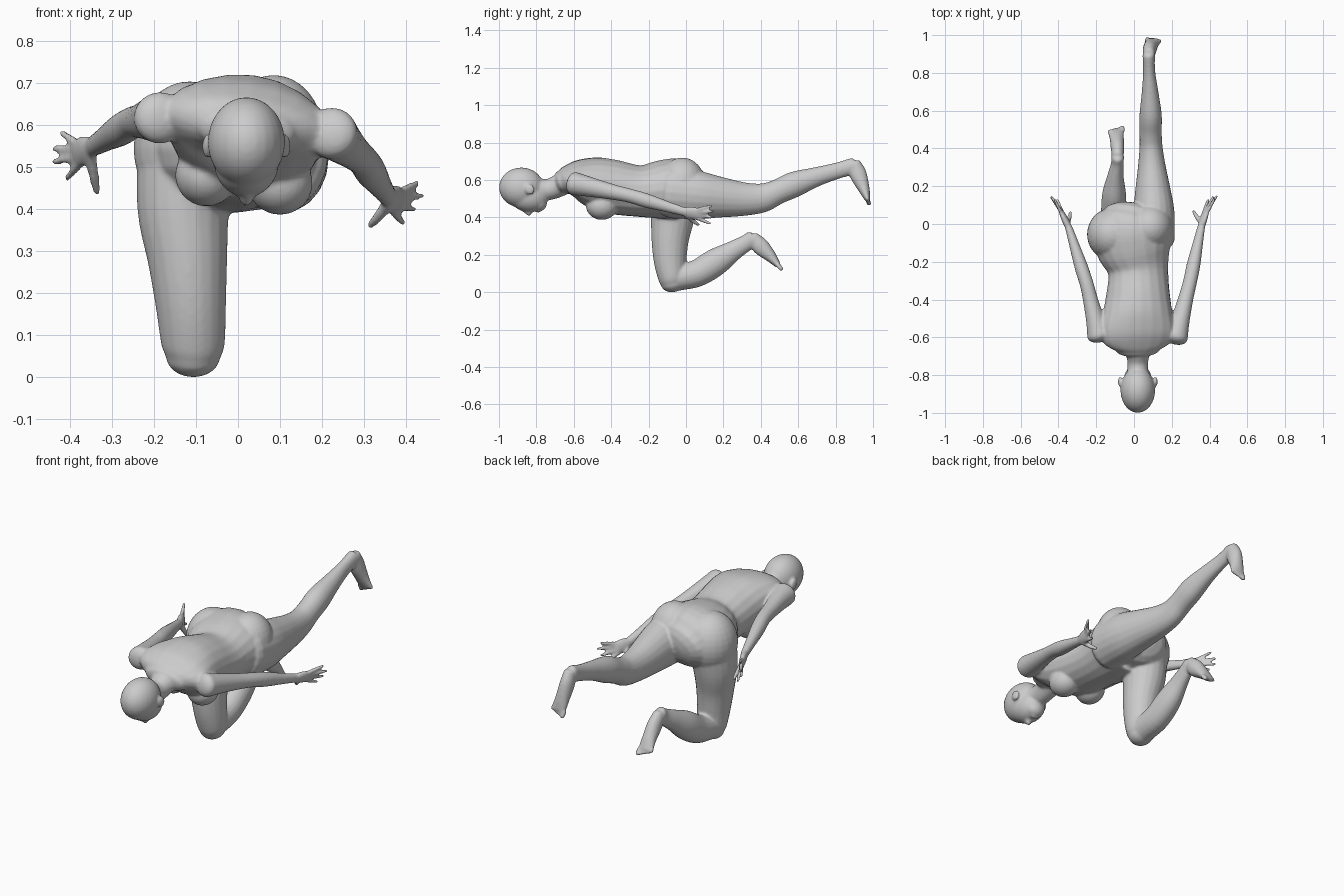
import bpy, bmesh, math
from mathutils import Vector, Matrix

bm = bmesh.new()
SIDES = 20


def spline(p, steps=4):
    """Catmull-Rom through tuples of numbers."""
    p = [Vector(q) for q in p]
    p = [2 * p[0] - p[1]] + p + [2 * p[-1] - p[-2]]
    out = []
    for i in range(1, len(p) - 2):
        a, b, c, d = p[i - 1:i + 3]
        for k in range(steps):
            t = k / steps
            out.append(.5 * (2 * b + (c - a) * t + (2 * a - 5 * b + 4 * c - d) * t * t
                             + (3 * b - a - 3 * c + d) * t ** 3))
    return out + [p[-2]]


def loft(secs, side=(1, 0, 0), cap=.6):
    """Tube through (x, y, z, half width, half depth, roll degrees) with round ends."""
    secs = spline([tuple(s) + (0,) * (6 - len(s)) for s in secs])
    pts = [Vector(s[:3]) for s in secs]
    n = len(pts)
    tans = [(pts[min(i + 1, n - 1)] - pts[max(i - 1, 0)]).normalized() for i in range(n)]
    rings = [(pts[i], tans[i], secs[i], 1) for i in range(n)]

    def ends(i, sign):
        r = cap * min(secs[i][3], secs[i][4])
        return [(pts[i] + sign * tans[i] * r * math.sin(u), tans[i], secs[i], math.cos(u))
                for u in (.4, .8, 1.15, 1.45)]
    rings = ends(0, -1)[::-1] + rings + ends(n - 1, 1)
    loops = []
    for p, t, s, k in rings:
        u = Vector(side)
        u = (u - t * u.dot(t)).normalized()
        v = u.cross(t)
        roll = math.radians(s[5])
        loop = []
        for j in range(SIDES):
            a = 2 * math.pi * j / SIDES - roll
            e = 2 * math.pi * j / SIDES
            x, z = k * s[3] * math.cos(e), k * s[4] * math.sin(e)
            c, d = math.cos(roll), math.sin(roll)
            loop.append(bm.verts.new(p + u * (x * c + z * d) + v * (z * c - x * d)))
        loops.append(loop)
    faces = [bm.faces.new((A[j], A[(j + 1) % SIDES], B[(j + 1) % SIDES], B[j]))
             for A, B in zip(loops, loops[1:]) for j in range(SIDES)]
    faces += [bm.faces.new(loops[0][::-1]), bm.faces.new(loops[-1])]
    bmesh.ops.recalc_face_normals(bm, faces=faces)


def ball(c, r, rot=0):
    m = Matrix.Translation(c) @ Matrix.Rotation(math.radians(rot), 4, 'X') @ Matrix.Diagonal((*r, 1))
    bmesh.ops.create_uvsphere(bm, u_segments=24, v_segments=16, radius=1, matrix=m)


# torso, rolled so the right shoulder is higher
loft([(.02, -.665, .588, .12, .062, 6), (.02, -.625, .60, .185, .08, 8), (.02, -.57, .602, .205, .108, 8),
      (.02, -.49, .587, .19, .137, 8), (.022, -.39, .563, .172, .146, 6), (.022, -.25, .541, .16, .138, 3),
      (.0, -.13, .549, .20, .157, 0), (-.01, -.03, .555, .205, .16, 0), (0, .03, .54, .17, .13, 0)])

# chest and buttocks
ball((.10, -.45, .462), (.078, .085, .075))
ball((-.075, -.45, .482), (.075, .085, .075))
ball((.085, -.02, .575), (.12, .125, .145))
ball((-.115, -.055, .545), (.134, .14, .16))

# neck and head
loft([(.02, -.80, .55, .058, .06), (.02, -.73, .55, .055, .057), (.02, -.66, .58, .075, .062),
      (.02, -.60, .61, .11, .06)])
ball((.02, -.88, .56), (.092, .12, .107))
ball((.02, -.845, .515), (.078, .11, .085), -12)
ball((.02, -.785, .48), (.052, .042, .048))
loft([(.02, -.87, .442, .01, .012), (.02, -.835, .424, .017, .018)])
ball((.02, -.79, .437), (.025, .012, .012))
for s in (-1, 1):
    ball((.02 + s * .094, -.835, .55), (.011, .026, .03), 20)

# right leg: thigh down, knee on the ground, shin going back
loft([(-.12, -.06, .53, .12, .13), (-.13, -.072, .40, .11, .117), (-.12, -.085, .28, .095, .10),
      (-.112, -.085, .17, .084, .088), (-.107, -.075, .08, .076, .075), (-.107, -.07, .05, .066, .066)], cap=.75)
loft([(-.107, -.05, .077, .068, .07), (-.107, .06, .102, .068, .073), (-.105, .16, .162, .063, .074),
      (-.098, .25, .22, .044, .055), (-.088, .32, .262, .033, .045), (-.086, .355, .285, .034, .045)])

# left leg: stretched straight back
loft([(.10, -.08, .535, .115, .14), (.105, .06, .52, .11, .13), (.10, .18, .508, .094, .11),
      (.094, .31, .498, .073, .09), (.09, .41, .505, .061, .078), (.088, .49, .537, .059, .067),
      (.088, .58, .577, .059, .069), (.085, .70, .618, .044, .052), (.08, .81, .65, .032, .044),
      (.078, .895, .675, .033, .045)])


# feet with toes
def foot(pts, out):
    (hx, hy, hz), end = pts[0], Vector(pts[-1])
    loft([(*p, a, b) for p, a, b in zip(pts, (.03, .036, .038, .044), (.036, .046, .032, .016))], cap=.4)
    d = (end - Vector(pts[-2])).normalized()
    for i in range(5):
        k = end + Vector((out * (i - 2) * .018, 0, 0)) - d * .004 * i
        r = .0125 if i == 0 else .0095
        tip = k + d * (.03 - .003 * i)
        loft([(*k, r, r), (*((k + tip) / 2), r, r), (*tip, r, r)])


foot([(.08, .898, .69), (.082, .92, .632), (.092, .95, .556), (.103, .97, .498)], 1)
foot([(-.086, .355, .292), (-.087, .40, .244), (-.091, .452, .192), (-.096, .492, .145)], -1)


# arms and hands; side is the direction across the palm
def arm(shoulder, elbow, wrist, palm, side, tips, thumb):
    S, E, W, P, side = map(Vector, (shoulder, elbow, wrist, palm, side))
    loft([(*S, .062, .064), (*S.lerp(E, .3), .053, .05), (*S.lerp(E, .7), .042, .04), (*E, .038, .037),
          (*E.lerp(W, .3), .039, .036), (*E.lerp(W, .7), .03, .027), (*W, .025, .02)], side)
    loft([(*W, .024, .019), (*W.lerp(P, .5), .034, .018), (*P, .037, .014)], side)
    for i, tip in enumerate(tips):
        k = P + side * (.027 - .018 * i)
        tip = Vector(tip)
        k2 = k.lerp(tip, .5)
        loft([(*k, .0105, .0105), (*k2, .010, .010), (*tip, .008, .008)], side)
    base = W.lerp(P, .25) - side * .018
    mid = base.lerp(Vector(thumb), .55) - side * .004
    loft([(*base, .016, .014), (*mid, .0125, .0125), (*thumb, .009, .009)], (0, .3, 1))


arm((.222, -.60, .582), (.298, -.30, .516), (.356, -.015, .432), (.38, .065, .418), (.35, 0, .93),
    [(.427, .135, .462), (.438, .148, .432), (.42, .145, .40), (.393, .13, .368)], (.314, .068, .36))
arm((-.185, -.59, .618), (-.25, -.32, .607), (-.345, -.02, .55), (-.382, .06, .533), (-.15, 0, .98),
    [(-.42, .13, .582), (-.437, .145, .545), (-.438, .142, .513), (-.408, .13, .474)], (-.336, .062, .44))

# fuse the parts into one smooth skin
mesh = bpy.data.meshes.new("human_body")
bm.to_mesh(mesh)
bm.free()
body = bpy.data.objects.new("human_body", mesh)
bpy.context.collection.objects.link(body)
fuse = body.modifiers.new("fuse", 'REMESH')
fuse.mode = 'VOXEL'
fuse.voxel_size = .0065
fuse.use_smooth_shade = True
relax = body.modifiers.new("relax", 'SMOOTH')
relax.factor = .5
relax.iterations = 8
